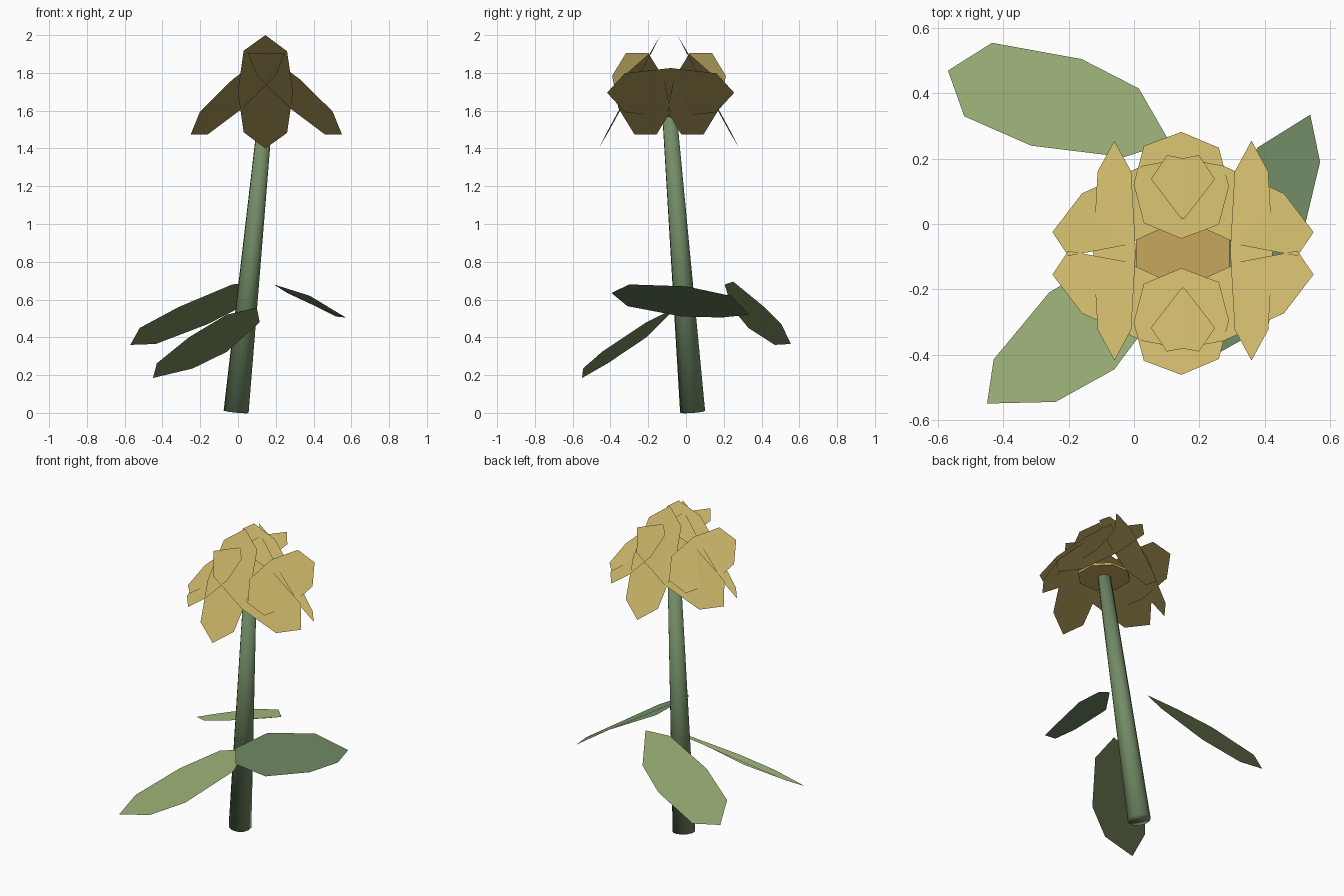
import bpy, bmesh
from mathutils import Vector

if "Cube" in bpy.data.objects:
    bpy.data.objects.remove(bpy.data.objects["Cube"])

CX, CY = 0.15, -0.09   # flower head centre


def material(name, rgb):
    m = bpy.data.materials.new(name)
    m.diffuse_color = (*rgb, 1)
    m.use_nodes = True
    m.node_tree.nodes["Principled BSDF"].inputs["Base Color"].default_value = m.diffuse_color
    return m


YELLOW = material("petal yellow", (0.73, 0.57, 0.175))
BROWN = material("centre brown", (0.58, 0.39, 0.115))
LEAF = material("leaf light green", (0.355, 0.47, 0.20))
GREEN = material("stem green", (0.17, 0.262, 0.133))


def sheet(name, points, mat, lean=(-0.02, 0.02)):
    """Thin foliage outline as one face, with soft upward shading normals."""
    bm = bmesh.new()
    face = bm.faces.new([bm.verts.new(p) for p in points])
    face.normal_update()
    if face.normal.z < 0:
        face.normal_flip()
    face.smooth = True
    mesh = bpy.data.meshes.new(name)
    bm.to_mesh(mesh)
    bm.free()
    mesh.materials.append(mat)
    up = Vector((*lean, 1)).normalized()
    mesh.normals_split_custom_set([tuple(up)] * len(mesh.loops))
    ob = bpy.data.objects.new(name, mesh)
    bpy.context.collection.objects.link(ob)
    return ob


# long octagon shared by all petals: (position along length, half width)
PETAL = [(0, 0), (0.14, 0.115), (0.5, 0.146), (0.86, 0.115),
         (1, 0), (0.86, -0.115), (0.5, -0.146), (0.14, -0.115)]


def petal(name, start, end, across, mx=1, my=1):
    a, b, w = Vector(start), Vector(end), Vector(across)
    d = (b - a).normalized()
    w = (w - d * w.dot(d)).normalized()
    pts = []
    for t, s in PETAL:
        p = a.lerp(b, t) + w * s
        pts.append((CX + (p.x - CX) * mx, CY + (p.y - CY) * my, p.z))
    # shading leans slightly towards the middle of the flower
    sheet(name, pts, YELLOW, (-0.02 * mx, 0.02 * my))


# upright petals leaning together at the front and back
for side, my in (("front", 1), ("back", -1)):
    petal(side + "_petal", (CX - 0.005, -0.462, 1.40), (CX - 0.005, -0.135, 2.0),
          (1, 0.03, 0), 1, my)

# petals lying lengthwise along the left and right
for side, mx in (("right", 1), ("left", -1)):
    petal(side + "_petal", (0.36, -0.418, 1.695), (0.36, 0.255, 1.695),
          (0.13, 0, -0.26), mx)

# diagonal petals, mirrored into the four corners
for fb, my in (("front", 1), ("back", -1)):
    for lr, mx in (("right", 1), ("left", -1)):
        petal(f"{fb}_{lr}_petal", (0.55, -0.155, 1.475), (0.052, -0.318, 1.905),
              (-0.145, -0.82, -0.555), mx, my)

# flower centre
bpy.ops.mesh.primitive_cylinder_add(vertices=8, radius=0.155, depth=0.015,
                                    location=(CX, CY, 1.62),
                                    rotation=(0, 0, 0.3927))
centre = bpy.context.object
centre.name = "flower_centre"
centre.data.materials.append(BROWN)

# leaning tapered stem
foot, top = Vector((-0.01, 0.035, 0.006)), Vector((0.149, -0.09, 1.615))
axis = top - foot
bpy.ops.mesh.primitive_cone_add(vertices=12, radius1=0.067, radius2=0.038,
                                depth=axis.length, location=(foot + top) / 2)
stem = bpy.context.object
stem.name = "stem"
stem.rotation_mode = 'QUATERNION'
stem.rotation_quaternion = axis.to_track_quat('Z', 'Y')
stem.data.materials.append(GREEN)
bpy.ops.object.shade_smooth()

# three broad leaves
sheet("back_leaf", [(-0.57, 0.47, 0.36), (-0.435, 0.555, 0.365),
                    (-0.16, 0.505, 0.47), (0.015, 0.415, 0.56),
                    (0.11, 0.25, 0.695), (-0.03, 0.205, 0.68),
                    (-0.315, 0.24, 0.56), (-0.52, 0.33, 0.45)], LEAF)
sheet("front_leaf", [(-0.45, -0.55, 0.185), (-0.24, -0.545, 0.235),
                     (-0.06, -0.445, 0.323), (0.115, -0.21, 0.48),
                     (0.10, -0.06, 0.555), (-0.06, -0.09, 0.52),
                     (-0.26, -0.21, 0.40), (-0.43, -0.415, 0.262)], LEAF)
sheet("right_leaf", [(0.54, 0.335, 0.52), (0.38, 0.235, 0.62),
                     (0.21, 0.0, 0.67), (0.19, -0.30, 0.68),
                     (0.26, -0.395, 0.635), (0.41, -0.31, 0.565),
                     (0.52, -0.02, 0.51), (0.57, 0.19, 0.505)], GREEN)
